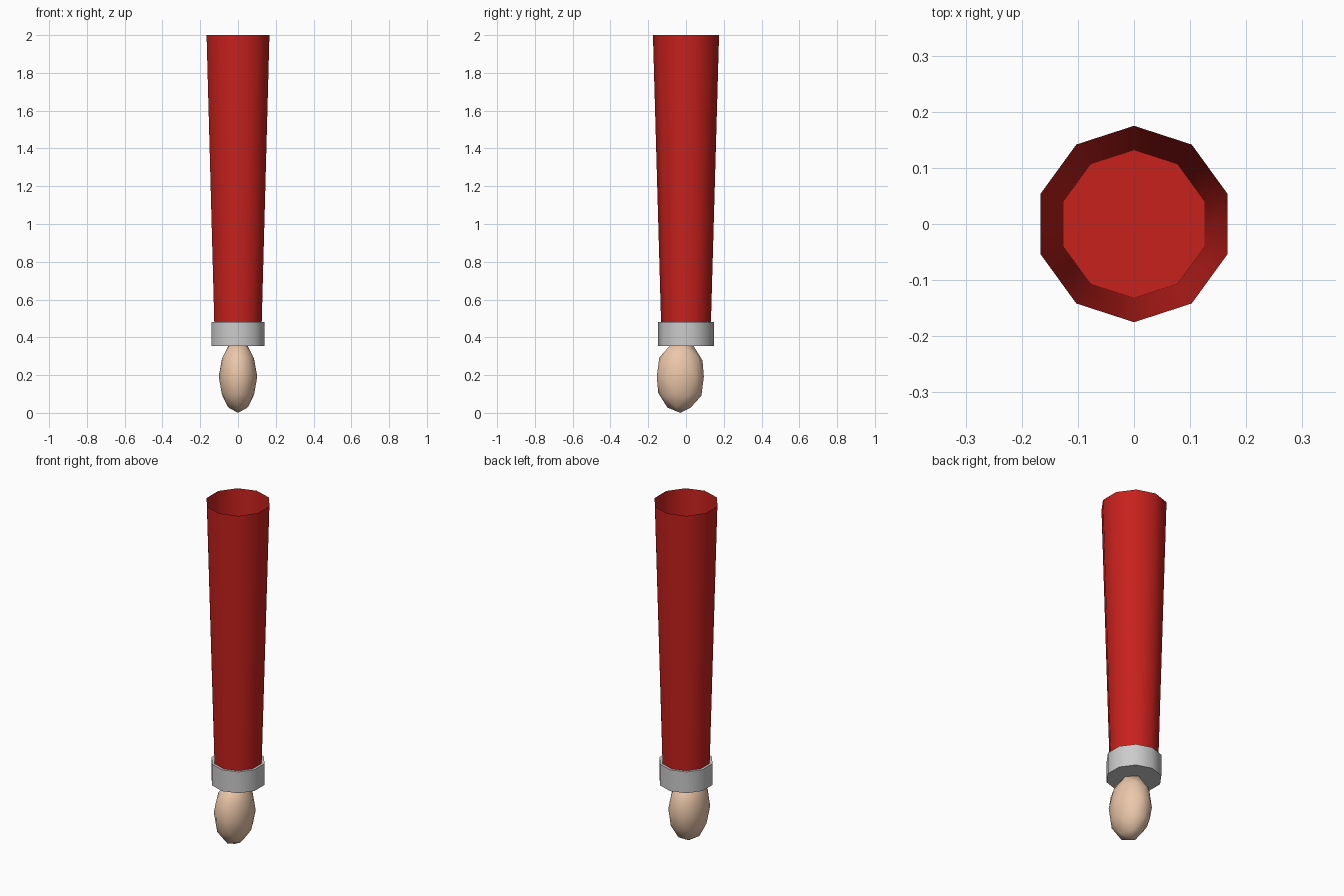
import bpy, bmesh, math
from mathutils import Matrix

if "Cube" in bpy.data.objects:
    bpy.data.objects.remove(bpy.data.objects["Cube"])

SIDES = 10


def finish(name, bm, color=None):
    mesh = bpy.data.meshes.new(name)
    bmesh.ops.recalc_face_normals(bm, faces=bm.faces)
    bm.to_mesh(mesh)
    bm.free()
    obj = bpy.data.objects.new(name, mesh)
    bpy.context.collection.objects.link(obj)
    if color:
        mat = bpy.data.materials.new(name + "_colour")
        mat.diffuse_color = (*color, 1)
        mat.use_nodes = True
        mat.node_tree.nodes["Principled BSDF"].inputs["Base Color"].default_value = mat.diffuse_color
        mesh.materials.append(mat)
    bpy.ops.object.select_all(action='DESELECT')
    obj.select_set(True)
    bpy.context.view_layer.objects.active = obj
    bpy.ops.object.shade_smooth_by_angle(angle=math.radians(44))
    return obj


def lathe(name, profile, color=None):
    """Ten-sided tube through (radius, z) rings, capped at the first ring only."""
    bm = bmesh.new()
    rings = []
    for r, z in profile:
        angles = [math.pi / 2 + math.tau * i / SIDES for i in range(SIDES)]
        rings.append([bm.verts.new((r * math.cos(a), r * math.sin(a), z)) for a in angles])
    bm.faces.new(rings[0])
    for lo, hi in zip(rings, rings[1:]):
        for i in range(SIDES):
            j = (i + 1) % SIDES
            bm.faces.new((lo[i], lo[j], hi[j], hi[i]))
    return finish(name, bm, color)


# Tapered sleeve, open at the shoulder with a floor at the wrist
lathe("sleeve", [(0.132, 0.48), (0.175, 2.0)], (0.57, 0.015, 0.012))

# Cuff with closed underside and a narrow upper rim
lathe("cuff", [(0.147, 0.355), (0.147, 0.48), (0.132, 0.48)])

# Egg-shaped low-poly hand, set slightly forward
bm = bmesh.new()
bmesh.ops.create_icosphere(bm, subdivisions=2, radius=1)
place = (Matrix.Translation((0, -0.03, 0.192))
         @ Matrix.Diagonal((0.102, 0.131, 0.192, 1))
         @ Matrix.Rotation(math.pi / 2, 4, 'Z'))
bmesh.ops.transform(bm, matrix=place, verts=bm.verts)
finish("hand", bm, (0.83, 0.57, 0.40))
